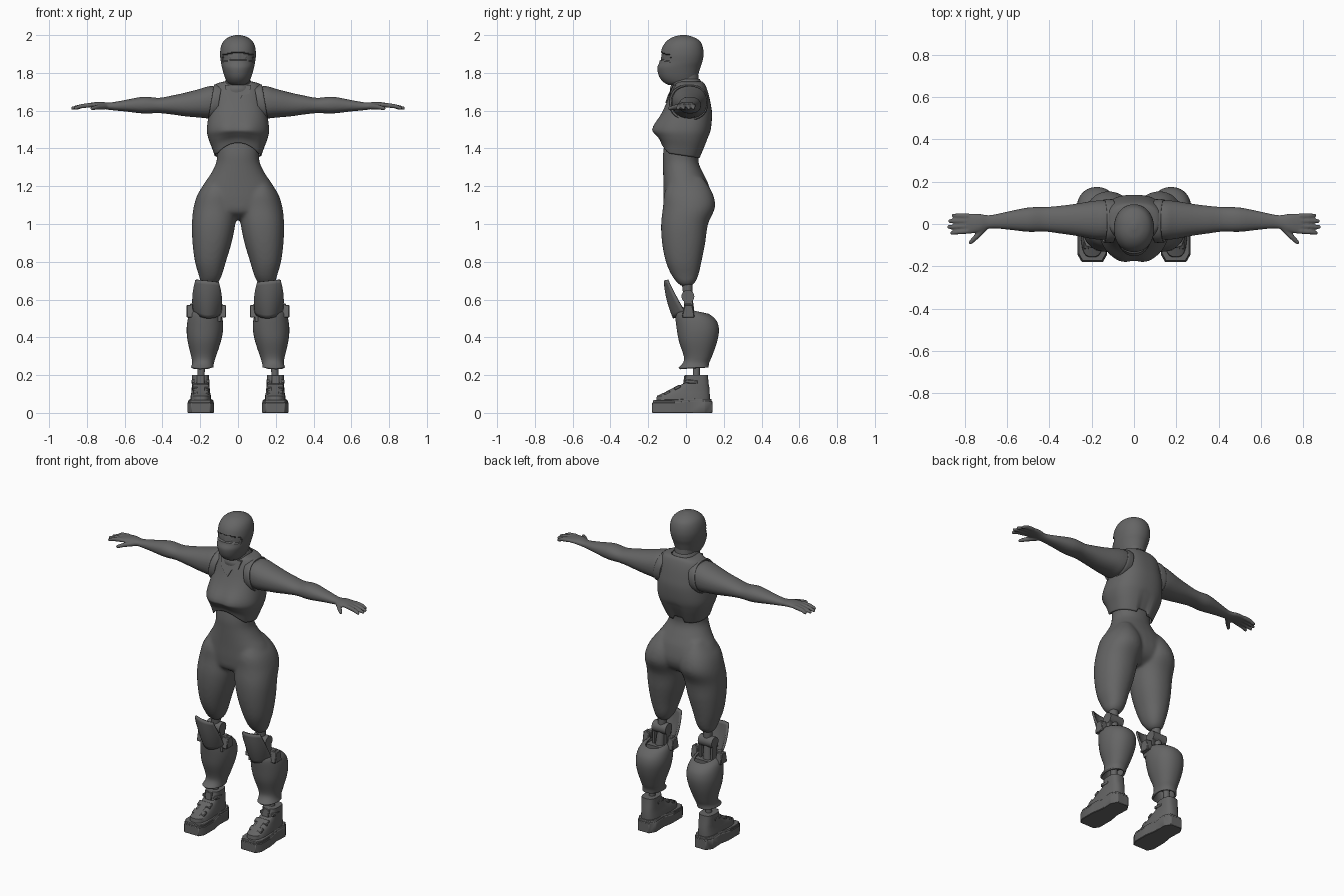
import bpy, bmesh, math
from mathutils import Matrix, Vector

if "Cube" in bpy.data.objects:
    bpy.data.objects.remove(bpy.data.objects["Cube"])

DARK = bpy.data.materials.new("dark_grey")
DARK.diffuse_color = (.13, .13, .13, 1)
DARK.use_nodes = True
DARK.node_tree.nodes["Principled BSDF"].inputs["Base Color"].default_value = DARK.diffuse_color


def loft(bm, rings, n=32, steps=4, axis='z', p=2.2, tweak=None, caps=True):
    """Rings are (position, a0, a1, b0, b1): bounds of a rounded section, splined between."""
    rows = []
    for i in range(len(rings) - 1):
        q = [rings[max(0, min(len(rings) - 1, i + k))] for k in (-1, 0, 1, 2)]
        for s in range(steps):
            t = s / steps
            rows.append([.5 * (2 * b + (c - a) * t + (2 * a - 5 * b + 4 * c - d) * t * t
                               + (3 * b - a - 3 * c + d) * t ** 3) for a, b, c, d in zip(*q)])
    rows.append(rings[-1])
    loops = []
    for w, a0, a1, b0, b1 in rows:
        loop = []
        for k in range(n):
            ang = 2 * math.pi * (k + .5) / n
            c, s = math.cos(ang), math.sin(ang)
            a = (a0 + a1) / 2 + (a1 - a0) / 2 * math.copysign(abs(c) ** (2 / p), c)
            b = (b0 + b1) / 2 + (b1 - b0) / 2 * math.copysign(abs(s) ** (2 / p), s)
            co = Vector((a, b, w)) if axis == 'z' else Vector((w, a, b))
            loop.append(bm.verts.new(tweak(co) if tweak else co))
        loops.append(loop)
    for u, v in zip(loops, loops[1:]):
        for k in range(n):
            bm.faces.new((u[k], u[(k + 1) % n], v[(k + 1) % n], v[k]))
    if caps:
        bm.faces.new(loops[0])
        bm.faces.new(loops[-1])


def sym(rings):
    return [(z, -x, x, y0, y1) for z, x, y0, y1 in rings]


def rod(bm, p, q, r1, r2, n=20, tip=False):
    p, q = Vector(p), Vector(q)
    rot = (q - p).to_track_quat('Z', 'Y').to_matrix().to_4x4()
    bmesh.ops.create_cone(bm, cap_ends=True, segments=n, radius1=r1, radius2=r2,
                          depth=(q - p).length, matrix=Matrix.Translation((p + q) / 2) @ rot)
    if tip:
        for c, r in ((p, r1), (q, r2)):
            bmesh.ops.create_icosphere(bm, subdivisions=2, radius=r, matrix=Matrix.Translation(c))


def box(bm, center, size, tilt=0):
    bmesh.ops.create_cube(bm, size=1, matrix=Matrix.Translation(center)
                          @ Matrix.Rotation(math.radians(tilt), 4, 'X') @ Matrix.Diagonal((*size, 1)))


def prism(bm, pts, place):
    """Extrude a flat outline; place(u, v, side) gives the 3D point."""
    f = [[bm.verts.new(place(u, v, s)) for u, v in pts] for s in (0, 1)]
    bm.faces.new(f[0])
    bm.faces.new(f[1][::-1])
    for k in range(len(pts)):
        j = (k + 1) % len(pts)
        bm.faces.new((f[0][k], f[0][j], f[1][j], f[1][k]))


def finish(name, bm, mirror=False, solid=0, voxel=0, bevel=0, soften=5):
    bmesh.ops.recalc_face_normals(bm, faces=bm.faces)
    me = bpy.data.meshes.new(name)
    bm.to_mesh(me)
    bm.free()
    me.materials.append(DARK)
    ob = bpy.data.objects.new(name, me)
    bpy.context.collection.objects.link(ob)
    bpy.ops.object.select_all(action='DESELECT')
    bpy.context.view_layer.objects.active = ob
    ob.select_set(True)
    bpy.ops.object.shade_smooth_by_angle(angle=math.radians(35))
    if solid:
        m = ob.modifiers.new("thickness", 'SOLIDIFY')
        m.thickness, m.offset = solid, -1
    if voxel:
        m = ob.modifiers.new("union", 'REMESH')
        m.mode, m.voxel_size, m.use_smooth_shade = 'VOXEL', voxel, True
        m = ob.modifiers.new("soften", 'SMOOTH')
        m.factor, m.iterations = .5, soften
    if bevel:
        m = ob.modifiers.new("edges", 'BEVEL')
        m.width, m.segments = bevel, 1
    if mirror:
        ob.modifiers.new("mirror", 'MIRROR').use_clip = False


# Waist, hips and thighs fused into one smooth body
bm = bmesh.new()
loft(bm, sym([(1.62, .12, -.08, .10), (1.45, .12, -.11, .085), (1.37, .112, -.122, .068),
              (1.32, .117, -.122, .068), (1.26, .148, -.121, .096), (1.2, .188, -.12, .123),
              (1.12, .217, -.119, .137), (1.06, .18, -.108, .113), (1.025, .1, -.05, .06)]))
thigh = [(1.25, .07, .145, -.07, .085), (1.17, .02, .207, -.113, .138), (1.09, .006, .235, -.122, .154),
         (1.0, .014, .244, -.132, .117), (.9, .034, .241, -.127, .102), (.8, .064, .228, -.107, .082),
         (.73, .085, .208, -.077, .066), (.69, .104, .196, -.047, .048), (.67, .123, .177, -.022, .026)]
loft(bm, thigh)
loft(bm, [(z, -b, -a, c, d) for z, a, b, c, d in thigh])
finish("body", bm, voxel=.009, soften=10)

# Arms with palm, fingers and thumb
bm = bmesh.new()
loft(bm, [(.09, -.07, .11, 1.58, 1.725), (.15, -.075, .112, 1.56, 1.73), (.2, -.07, .108, 1.563, 1.716),
          (.28, -.055, .095, 1.57, 1.695), (.35, -.045, .086, 1.58, 1.68), (.42, -.036, .08, 1.587, 1.668),
          (.5, -.037, .078, 1.585, 1.674), (.6, -.026, .058, 1.596, 1.656), (.68, -.021, .042, 1.604, 1.643),
          (.73, -.037, .048, 1.612, 1.647), (.78, -.047, .05, 1.616, 1.642), (.8, -.044, .046, 1.62, 1.637)],
     axis='x')
for y0, y1, tip in ((.038, .04, .853), (.015, .014, .871), (-.01, -.014, .876), (-.034, -.042, .861)):
    mid = (.83, (y0 + y1) / 2, 1.624)
    rod(bm, (.785, y0, 1.629), mid, .0125, .0115, tip=True)
    rod(bm, mid, (tip, y1, 1.613), .0115, .0095, tip=True)
rod(bm, (.705, -.015, 1.622), (.745, -.06, 1.619), .016, .013, tip=True)
rod(bm, (.745, -.06, 1.619), (.772, -.087, 1.612), .013, .01, tip=True)
finish("arm", bm, mirror=True, voxel=.005)


# Cropped sleeveless vest with bust and arched hem
def vest_shape(v):
    if v.z < 1.5:
        hem = 1.36 - .15 * v.y
        if v.y < 0:
            hem += .05 * max(0, 1 - (v.x / .11) ** 2)
        elif abs(v.x) < .035:
            hem += .025
        v.z = 1.5 - (1.5 - v.z) / .15 * (1.5 - hem)
    if v.y < -.02:
        high = .06 if v.z > 1.505 else .045
        v.y -= .025 * math.exp(-((abs(v.x) - .055) / .075) ** 2 - ((v.z - 1.505) / high) ** 2)
    return v


bm = bmesh.new()
loft(bm, sym([(1.755, .07, -.05, .085), (1.74, .118, -.06, .1), (1.7, .138, -.08, .116),
              (1.64, .145, -.104, .13), (1.58, .155, -.129, .138), (1.5, .165, -.157, .131),
              (1.45, .157, -.15, .115), (1.4, .14, -.138, .095), (1.35, .124, -.131, .074)]),
     n=64, p=2.5, tweak=vest_shape, caps=False)
finish("vest", bm, solid=.008)


# Slim armhole bands
def lean(v):
    v.x += (1.65 - v.z) * .17
    return v


bm = bmesh.new()
loft(bm, [(.1, -.088, .117, 1.552, 1.737), (.13, -.09, .118, 1.547, 1.741), (.142, -.086, .115, 1.552, 1.737)],
     n=40, axis='x', tweak=lean, caps=False)
finish("armhole_band", bm, mirror=True, solid=.01)

# Neck, collar and folded neck cloth
bm = bmesh.new()
loft(bm, sym([(1.69, .066, -.06, .085), (1.75, .06, -.065, .07), (1.82, .06, -.06, .062)]))
finish("neck", bm)
bm = bmesh.new()
loft(bm, sym([(1.768, .062, -.08, .073), (1.745, .073, -.084, .084), (1.738, .069, -.078, .084),
              (1.715, .083, -.086, .1), (1.69, .09, -.084, .11)]), n=40, caps=False)
finish("collar", bm, solid=.008)
bm = bmesh.new()
prism(bm, [(-.07, 1.735), (.07, 1.735), (.06, 1.69), (.022, 1.68), (.004, 1.64), (-.03, 1.665), (-.06, 1.69)],
      lambda x, z, s: (x, -.082 - (1.735 - z) * .3 + 3 * x * x + s * .04, z))
finish("neck_cloth", bm)


# Hooded head with recessed eye opening, mask edge dipping at the sides
def eye_slit(v):
    low, high = 1.868 - 1.5 * v.x ** 2, 1.907 - 2 * v.x ** 2
    if v.y < -.03 and abs(v.x) < .08 and low < v.z < high:
        v.y += .011 * min(1, .3 + abs(v.x) / .02)
    return v


bm = bmesh.new()
loft(bm, sym([(1.735, .04, -.09, .045), (1.75, .057, -.118, .053), (1.78, .071, -.142, .062),
              (1.825, .084, -.152, .075), (1.86, .091, -.14, .087), (1.9, .095, -.135, .093),
              (1.94, .09, -.123, .088), (1.97, .075, -.1, .072), (1.99, .047, -.068, .038),
              (2.0, .012, -.028, .003)]), n=72, steps=8, p=2.1, tweak=eye_slit)
finish("hooded_head", bm)
bm = bmesh.new()
bmesh.ops.create_uvsphere(bm, u_segments=16, v_segments=10, radius=.013,
                          matrix=Matrix.Translation((.034, -.107, 1.882)))
finish("eye", bm, mirror=True)

# Calf shell, open at both ends
bm = bmesh.new()
loft(bm, [(.55, .104, .232, -.05, .12), (.52, .086, .26, -.058, .15), (.45, .078, .272, -.05, .174),
          (.38, .09, .267, -.038, .166), (.3, .116, .248, -.012, .138), (.265, .127, .243, -.016, .123),
          (.24, .13, .25, -.04, .12)], n=36, caps=False,
     tweak=lambda v: Vector((v.x, v.y, v.z - max(0, v.z - .48) * max(0, v.y) * 3)))
finish("calf_shell", bm, mirror=True, solid=.012)

# Side hinge lugs, tapering upward
bm = bmesh.new()
for x in (.083, .252):
    prism(bm, [(-.022, .505), (.046, .505), (.034, .572), (-.008, .572)],
          lambda y, z, s, x=x: (x - .02 + .04 * s, y, z))
    box(bm, (x + (.012 if x < .1 else -.012), .01, .555), (.03, .038, .046))
finish("hinge_lug", bm, mirror=True, bevel=.004)

# Curved knee plate
bm = bmesh.new()
grid = []
for i in range(11):
    t = i / 10
    row = []
    for k in range(13):
        u = k / 6 - 1
        z = .7 + .006 * u - t * (.195 - .025 * u * u)
        y = -.106 + .012 * t + .036 * t * t + u * u * (.012 + .065 * t * (1 - .35 * t))
        row.append(bm.verts.new((.163 + u * (.058 + .012 * math.sin(t * 2.6)), y, z)))
    grid.append(row)
for r, s in zip(grid, grid[1:]):
    for k in range(12):
        bm.faces.new((r[k], s[k], s[k + 1], r[k + 1]))
finish("knee_plate", bm, mirror=True, solid=.012)

# Knee joint, inner bracket and ankle post
bm = bmesh.new()
rod(bm, (.155, .005, .71), (.158, .01, .62), .03, .024)
rod(bm, (.112, .01, .617), (.208, .01, .617), .034, .034, 24)
rod(bm, (.16, .012, .6), (.17, .03, .42), .024, .03)
for x in (.12, .2):
    box(bm, (x, .012, .55), (.014, .044, .08))
box(bm, (.16, .02, .5), (.14, .09, .03))
rod(bm, (.16, -.07, .56), (.16, .01, .54), .012, .014, 12)
finish("knee_joint", bm, mirror=True)
bm = bmesh.new()
rod(bm, (.197, .055, .16), (.19, .055, .36), .019, .019)
rod(bm, (.192, .055, .285), (.191, .055, .31), .045, .045)
finish("ankle_post", bm, mirror=True)

# Boot: chunky sole, upper, straps and tongue
half = [(.05, -.18), (.07, -.145), (.07, -.05), (.058, .02), (.062, .1), (.038, .14)]
outline = half + [(-x, y) for x, y in half[::-1]]
bm = bmesh.new()
prism(bm, outline, lambda x, y, s: (.197 + x, y, s * (.055 if y < 0 else .062)))
prism(bm, outline, lambda x, y, s: (.197 + x * .95, y * .97, .05 + s * (.017 if y < 0 else .024)))
finish("boot_sole", bm, mirror=True, bevel=.003)
bm = bmesh.new()
loft(bm, [(.05, .142, .252, -.16, .126), (.09, .143, .251, -.155, .127), (.108, .147, .247, -.115, .126),
          (.135, .15, .245, -.06, .124), (.155, .152, .244, -.014, .12), (.2, .154, .243, 0, .116)],
     n=24, steps=1, p=3)
finish("boot_upper", bm, mirror=True)
bm = bmesh.new()
box(bm, (.197, -.10, .105), (.085, .035, .018), 30)
box(bm, (.197, -.045, .135), (.09, .035, .018), 28)
box(bm, (.197, -.08, .115), (.045, .1, .02), 28)
box(bm, (.198, .03, .165), (.096, .065, .02), -5)
box(bm, (.198, -.004, .175), (.045, .016, .05), -8)
finish("boot_strap", bm, mirror=True, bevel=.004)
